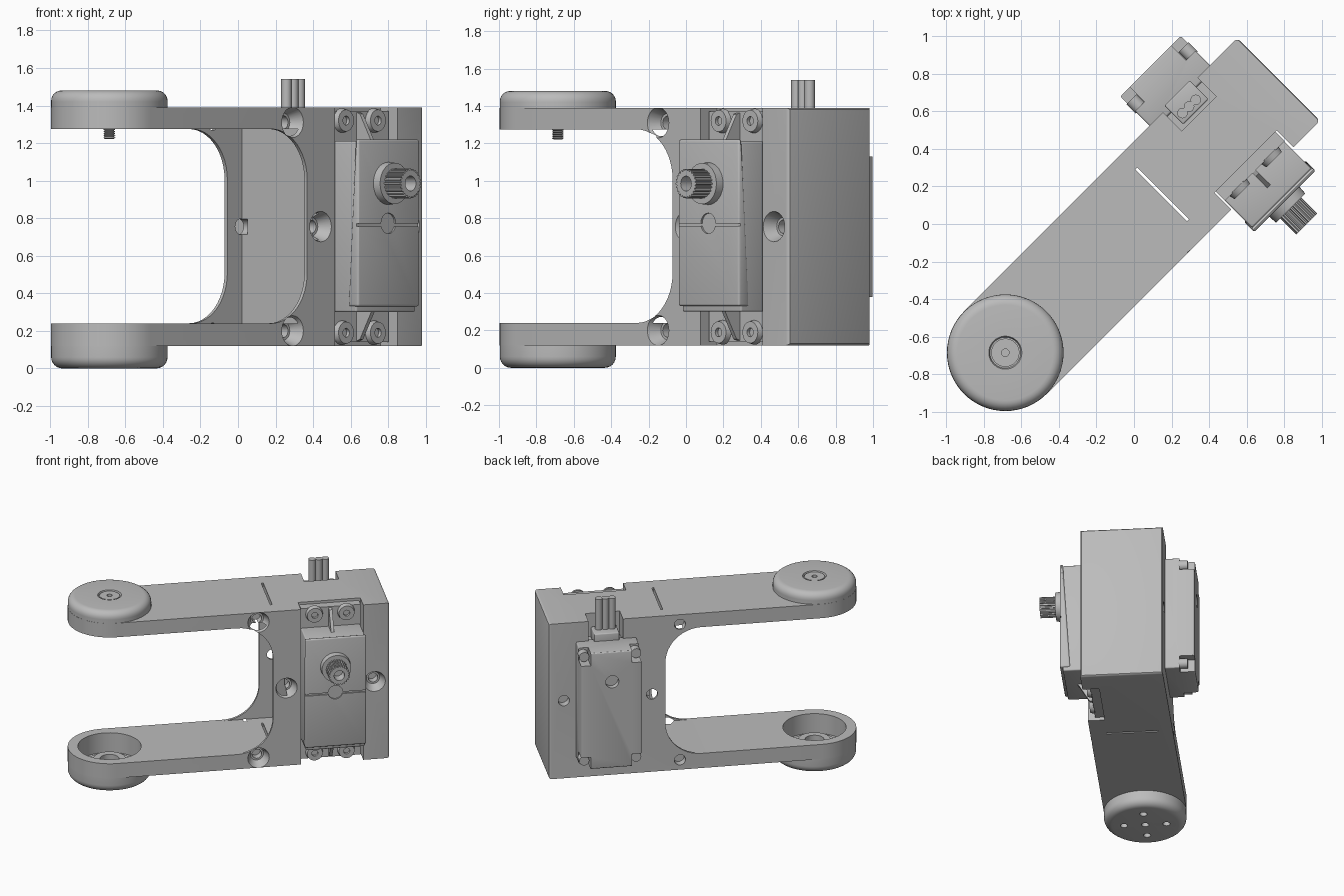
import bpy, bmesh, math
from mathutils import Matrix, Vector

if "Cube" in bpy.data.objects:
    bpy.data.objects.remove(bpy.data.objects["Cube"])

grey = bpy.data.materials.new("plain_grey")
grey.use_nodes = True
grey.diffuse_color = (0.5, 0.5, 0.5, 1)
grey.node_tree.nodes["Principled BSDF"].inputs["Base Color"].default_value = (0.5, 0.5, 0.5, 1)

parts = []
MID = 0.755      # mid height of the bracket
PIVOT = -0.969   # pivot position along the arm
SERVO = 0.65     # servo centre along the arm
HALF = 0.311     # half width of the arm


# Helpers work along the arm: x = length, y = width, z = height
def make(name, bm):
    bmesh.ops.recalc_face_normals(bm, faces=bm.faces)
    mesh = bpy.data.meshes.new(name)
    bm.to_mesh(mesh)
    bm.free()
    mesh.materials.append(grey)
    ob = bpy.data.objects.new(name, mesh)
    bpy.context.collection.objects.link(ob)
    parts.append(ob)
    return ob


def prism(name, outline, axis, lo, hi, bevel=0, pick=None):
    place = {"x": lambda a, b: (lo, a, b), "y": lambda a, b: (a, lo, b), "z": lambda a, b: (a, b, lo)}[axis]
    bm = bmesh.new()
    face = bm.faces.new([bm.verts.new(place(a, b)) for a, b in outline])
    out = bmesh.ops.extrude_face_region(bm, geom=[face])
    step = Vector([(hi - lo) * (axis == k) for k in "xyz"])
    bmesh.ops.translate(bm, vec=step, verts=[g for g in out["geom"] if isinstance(g, bmesh.types.BMVert)])
    if bevel:
        edges = [e for e in bm.edges if pick is None or all(pick(v.co) for v in e.verts)]
        bmesh.ops.bevel(bm, geom=edges, offset=bevel, segments=3, profile=0.5, affect="EDGES")
    return make(name, bm)


def box(name, x, y, z, bevel=0):
    return prism(name, [(x[0], y[0]), (x[1], y[0]), (x[1], y[1]), (x[0], y[1])], "z", z[0], z[1], bevel)


def rod(name, start, end, r1, r2=None, sides=32):
    a, b = Vector(start), Vector(end)
    turn = (b - a).to_track_quat("Z", "Y").to_matrix().to_4x4()
    bm = bmesh.new()
    bmesh.ops.create_cone(bm, cap_ends=True, segments=sides, radius1=r1, radius2=r1 if r2 is None else r2,
                          depth=(b - a).length, matrix=Matrix.Translation((a + b) / 2) @ turn)
    return make(name, bm)


def lathe(name, profile):
    bm = bmesh.new()
    vs = [bm.verts.new((PIVOT + r, 0, z)) for r, z in profile]
    edges = [bm.edges.new(p) for p in zip(vs, vs[1:])]
    bmesh.ops.spin(bm, geom=vs + edges, cent=(PIVOT, 0, 0), axis=(0, 0, 1), angle=math.tau, steps=64)
    bmesh.ops.remove_doubles(bm, verts=bm.verts, dist=0.0005)
    return make(name, bm)


def cut(target, *cutters):
    for c in cutters:
        mod = target.modifiers.new("cut", "BOOLEAN")
        mod.operation, mod.solver, mod.object = "DIFFERENCE", "EXACT", c
        bpy.context.view_layer.update()
        mesh = bpy.data.meshes.new_from_object(target.evaluated_get(bpy.context.evaluated_depsgraph_get()))
        target.modifiers.clear()
        target.data = mesh
        parts.remove(c)
        bpy.data.objects.remove(c)


def arc(cx, cy, r, a0, a1, n):
    angles = [math.radians(a0 + (a1 - a0) * i / n) for i in range(n + 1)]
    return [(cx + r * math.cos(a), cy + r * math.sin(a)) for a in angles]


# Bracket: rounded bar with a C opening
end = 1.089
bracket = prism("bracket", arc(PIVOT, 0, HALF, 90, 270, 32) + [(end, -HALF), (end, HALF)],
                "z", 0.12, 1.39, 0.02, lambda co: co.x > 1)
low, high, wall, rad = 0.24, 1.275, 0.21, 0.27
opening = ([(-2, high), (-2, low)] + arc(wall - rad, low + rad, rad, -90, 0, 12)
           + arc(wall - rad, high - rad, rad, 0, 90, 12))
cut(bracket,
    prism("opening", opening, "y", -1, 1),
    box("inner_pocket", (-0.1, 0.32), (-0.29, 0.29), (low, high)),
    box("servo_slot", (0.42, 0.89), (-0.5, -0.185), (0, 2)),
    box("wire_notch", (0.53, 0.79), (0.17, 0.5), (1.2, 2)),
    box("cross_slit", (0.21, 0.225), (-0.19, 0.2), (0, 2)),
    rod("cup", (PIVOT, 0, 0.1), (PIVOT, 0, 0.3), 0.235, sides=64))

# Countersunk screw holes, smaller on the far side
for x, z in ((0.10, 1.31), (0.10, 0.20), (0.311, MID), (0.976, MID)):
    cut(bracket,
        rod("countersink", (x, -0.32, z), (x, -0.24, z), 0.085, 0.05),
        rod("screw_hole", (x, -0.25, z), (x, -0.18, z), 0.036),
        rod("far_hole", (x, 0.25, z), (x, 0.35, z), 0.042))

# Upper pivot cap with a screw
cap = lathe("upper_pivot_cap", [(0, 1.38), (0.31, 1.38), (0.31, 1.42)]
            + arc(0.255, 1.425, 0.055, 0, 90, 6) + [(0.088, 1.48), (0.082, 1.465), (0.075, 1.465),
                                                    (0.075, 1.476), (0.02, 1.476), (0.02, 1.45), (0, 1.45)])
thread = [(0, 1.28)]
for i in range(5):
    thread += [(0.024, 1.278 - i * 0.011), (0.032, 1.272 - i * 0.011)]
lathe("pivot_screw", thread + [(0.024, 1.222), (0, 1.222)])

# Lower pivot cup with a horn inside
cup = lathe("lower_pivot_cup", [(0, 0)] + arc(0.25, 0.06, 0.06, -90, 0, 6)
            + [(0.31, 0.13), (0.235, 0.13), (0.235, 0.08), (0, 0.08)])
for x, y in ((0, 0), (0.16, 0), (-0.16, 0), (0, 0.16), (0, -0.16)):
    cut(cup, rod("base_hole", (PIVOT + x, y, -0.02), (PIVOT + x, y, 0.05), 0.028, sides=20))
lathe("horn_ring", [(0.07, 0.07), (0.07, 0.14), (0.12, 0.14), (0.12, 0.11), (0.17, 0.11), (0.17, 0.07)])

# Servo case, with a slanted seam below the front cover
box("servo_case", (0.43, 0.877), (-0.46, -0.18), (0.30, 1.21), 0.01)
cover = prism("servo_cover", [(-0.483, 0.33), (-0.483, 1.22), (-0.46, 1.22), (-0.405, 0.33)],
              "x", 0.422, 0.884, 0.012)
cut(cover,
    box("cover_seam", (0.4, 0.9), (-0.6, -0.472), (0.757, 0.772)),
    rod("cover_bump", (SERVO, -0.6, 0.772), (SERVO, -0.472, 0.772), 0.055))

# Output shaft: collar, splined shaft with a bore
shaft_z = 0.985
rod("shaft_collar", (SERVO, -0.46, shaft_z), (SERVO, -0.53, shaft_z), 0.115, 0.11)
teeth = []
for i in range(24):
    a = math.tau * i / 24
    for r, da in ((0.079, -0.05), (0.079, 0.05), (0.07, 0.09), (0.07, 0.17)):
        teeth.append((SERVO + r * math.cos(a + da), shaft_z + r * math.sin(a + da)))
shaft = prism("output_shaft", teeth, "y", -0.65, -0.5)
cut(shaft, rod("bore", (SERVO, -0.7, shaft_z), (SERVO, -0.57, shaft_z), 0.04))

# Servo mounting flange, with screws and ribs at both ends
box("servo_flange", (0.43, 0.88), (-0.255, -0.18), (0.14, 1.37))
for s in (-1, 1):
    for x in (0.53, 0.77):
        z = MID + s * 0.565
        screw = rod("flange_screw", (x, -0.25, z), (x, -0.285, z), 0.066, 0.058)
        cut(screw, rod("socket", (x, -0.3, z), (x, -0.265, z), 0.024, sides=16))
    rib = [(-0.25, MID + s * 0.61), (-0.25, MID + s * 0.43), (-0.38, MID + s * 0.43), (-0.28, MID + s * 0.6)]
    prism("flange_rib", rib, "x", SERVO - 0.012, SERVO + 0.012)

# Servo back with notched corners and screws
back = box("servo_back", (0.428, 0.884), (0.28, 0.532), (0.28, 1.23), 0.012)
for z in (0.33, 1.18):
    for x in (0.455, 0.857):
        sx, sz = (-1 if x < SERVO else 1), (-1 if z < MID else 1)
        cut(back, box("corner_notch", sorted((x - sx * 0.045, x + sx * 0.1)), (0.42, 0.6),
                      sorted((z - sz * 0.05, z + sz * 0.1))))
        rod("back_screw", (x - sx * 0.005, 0.41, z), (x - sx * 0.005, 0.48, z), 0.038, sides=20)
cut(back, rod("back_hole", (SERVO, 0.49, shaft_z), (SERVO, 0.6, shaft_z), 0.05))

# Wire plug and three wires
box("wire_plug", (0.56, 0.75), (0.19, 0.33), (1.19, 1.29), 0.008)
for i in (-1, 0, 1):
    rod("wire", (SERVO + i * 0.05, 0.235, 1.25), (SERVO + i * 0.05, 0.235, 1.54), 0.028, sides=16)

# Turn the whole assembly to the diagonal and shade it
bpy.ops.object.select_all(action="DESELECT")
for ob in parts:
    ob.data.transform(Matrix.Rotation(math.pi / 4, 4, "Z"))
    ob.select_set(True)
bpy.context.view_layer.objects.active = bracket
bpy.ops.object.shade_smooth_by_angle(angle=math.radians(30))
